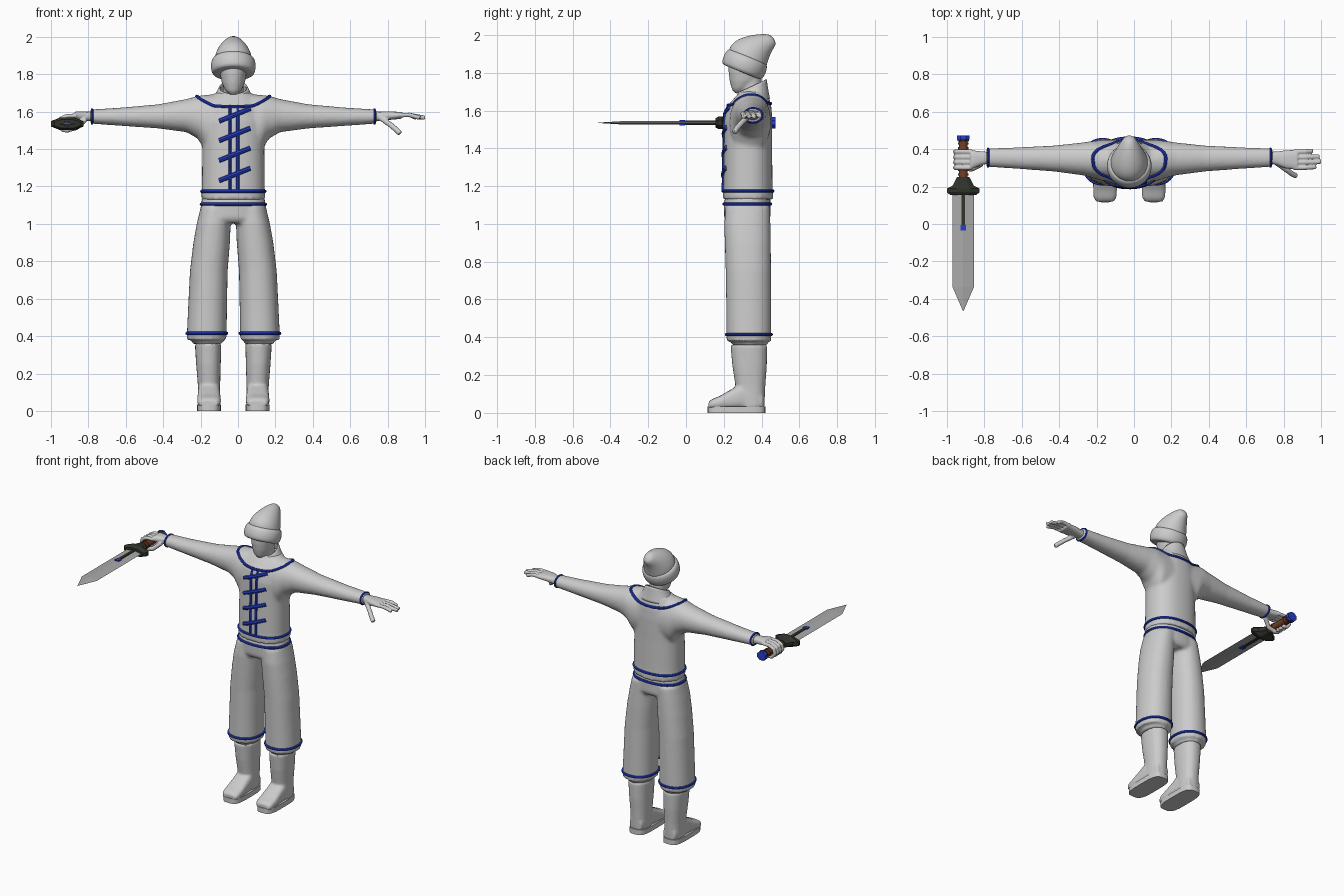
import bpy, bmesh
from math import sin, cos, pi
from mathutils import Vector as V
from mathutils.bvhtree import BVHTree

if "Cube" in bpy.data.objects:
    bpy.data.objects.remove(bpy.data.objects["Cube"])

CX = -0.025                      # symmetry plane of the figure
X, Y, Z = V((1, 0, 0)), V((0, 1, 0)), V((0, 0, 1))


def material(name, rgb):
    m = bpy.data.materials.new(name)
    m.diffuse_color = (*rgb, 1)
    m.use_nodes = True
    m.node_tree.nodes["Principled BSDF"].inputs["Base Color"].default_value = m.diffuse_color
    return m


BLUE = material("blue", (0.02, 0.05, 0.6))
BROWN = material("brown", (0.17, 0.05, 0.02))
DARK = material("dark", (0.03, 0.035, 0.025))
STEEL = material("steel", (0.4, 0.4, 0.4))


# ---- helpers ----
def loft(bm, rings, n=24, p=2.0, closed=False, caps=True, start=0.0):
    """Skin (centre, u, v) super-ellipse rings."""
    def pw(a):
        return (1 if a >= 0 else -1) * abs(a) ** (2 / p)
    loops = []
    for c, u, v in rings:
        ang = [2 * pi * i / n + start for i in range(n)]
        loops.append([bm.verts.new(c + u * pw(cos(a)) + v * pw(sin(a))) for a in ang])
    pairs = list(zip(loops, loops[1:])) + ([(loops[-1], loops[0])] if closed else [])
    for a, b in pairs:
        for i in range(n):
            j = (i + 1) % n
            bm.faces.new((a[i], a[j], b[j], b[i]))
    if caps and not closed:
        bm.faces.new(loops[0])
        bm.faces.new(loops[-1])


def stack(rows, s=1):
    """Rows (centre offset, half width, front y, front z, back y, back z)."""
    return [(V((CX + s * d, (yf + yb) / 2, (zf + zb) / 2)), X * w,
             V((0, (yb - yf) / 2, (zb - zf) / 2))) for d, w, yf, zf, yb, zb in rows]


def level(rows, s=1):
    """Rows (z, centre offset, half width, front y, back y)."""
    return stack([(d, w, a, z, b, z) for z, d, w, a, b in rows], s)


def sideways(rows, s):
    """Rows (x offset, z low, z high, y front, y back)."""
    return [(V((CX + s * d, (a + b) / 2, (lo + hi) / 2)), Y * ((b - a) / 2), Z * ((hi - lo) / 2))
            for d, lo, hi, a, b in rows]


def tube(bm, pts, r, up, closed=False, n=8):
    pts = [V(q) for q in pts]
    m, rings = len(pts), []
    for i, c in enumerate(pts):
        a = pts[(i - 1) % m] if closed or i else c
        b = pts[(i + 1) % m] if closed or i < m - 1 else c
        t = (b - a).normalized()
        u = t.cross(up).normalized()
        rings.append((c, u * r, t.cross(u) * r))
    loft(bm, rings, n, closed=closed)


def finish(name, bm, mat=None, voxel=0, smooth=0, subsurf=0, angle=0.6):
    bmesh.ops.recalc_face_normals(bm, faces=bm.faces)
    me = bpy.data.meshes.new(name)
    bm.to_mesh(me)
    bm.free()
    ob = bpy.data.objects.new(name, me)
    bpy.context.collection.objects.link(ob)
    if mat:
        me.materials.append(mat)
    if voxel:
        md = ob.modifiers.new("Merge", 'REMESH')
        md.mode, md.voxel_size, md.use_smooth_shade = 'VOXEL', voxel, True
        md = ob.modifiers.new("Soften", 'SMOOTH')
        md.factor, md.iterations = 0.5, smooth
    elif subsurf:
        md = ob.modifiers.new("Round", 'SUBSURF')
        md.levels = md.render_levels = subsurf
        me.polygons.foreach_set("use_smooth", [True] * len(me.polygons))
    elif angle:
        bpy.ops.object.select_all(action='DESELECT')
        ob.select_set(True)
        bpy.context.view_layer.objects.active = ob
        bpy.ops.object.shade_smooth_by_angle(angle=angle)
    return ob


def surface(ob):
    return BVHTree.FromObject(ob, bpy.context.evaluated_depsgraph_get())


def band(bvh, name, o, a, b, c=lambda t: V(), up=Z, r=0.009):
    """Trim ring found by casting rays outward from o."""
    pts = []
    for i in range(48):
        t = 2 * pi * i / 48
        hit = bvh.ray_cast(V(o), (a * cos(t) + b * sin(t) + c(t)).normalized())[0]
        if hit:
            pts.append(hit)
    bm = bmesh.new()
    tube(bm, pts, r, up, closed=True)
    finish(name, bm, BLUE)


def strip(bvh, name, xz, r, up):
    """Trim line projected on the front."""
    hits = [bvh.ray_cast(V((x, -1, z)), Y)[0] for x, z in xz]
    bm = bmesh.new()
    tube(bm, [h for h in hits if h], r, up)
    finish(name, bm, BLUE)


# ---- jacket with sleeves ----
bm = bmesh.new()
loft(bm, level([(1.13, 0, .172, .193, .462), (1.2, 0, .168, .197, .458), (1.4, 0, .166, .2, .456),
                (1.55, 0, .17, .202, .457), (1.62, 0, .15, .215, .452), (1.66, 0, .13, .25, .442),
                (1.70, 0, .1, .285, .43)]), 32, 2.3)
for s in (-1, 1):
    loft(bm, sideways([(.765, 1.536, 1.612, .305, .405), (.6, 1.524, 1.622, .295, .41),
                       (.4, 1.51, 1.64, .28, .42), (.25, 1.49, 1.668, .26, .436),
                       (.19, 1.455, 1.685, .245, .445), (.15, 1.39, 1.69, .23, .45),
                       (0, 1.36, 1.70, .23, .45)], s), 24, 2.1)
jacket = finish("jacket", bm, voxel=.01, smooth=8)
skin = surface(jacket)
band(skin, "jacket_hem_trim", (CX, .33, 1.174), X, Y)
band(skin, "yoke_trim", (CX, .33, 1.5), X * .175, Y * .12, lambda t: Z * (.165 - .025 * abs(sin(t))))
for s in (-1, 1):
    band(skin, "sleeve_trim", (CX + s * .755, .355, 1.574), Y, Z, up=X, r=.007)
    strip(skin, "lapel_trim", [(CX + .003 + s * .021, 1.174 + .046 * i) for i in range(11)], .009, X)
for z in (1.582, 1.478, 1.372, 1.264):
    strip(skin, "toggle", [(CX + .007 + .082 * k, z + .033 * k) for k in (-1, -.5, 0, .5, 1)], .013, Z)

# ---- collar ----
bm = bmesh.new()
loft(bm, stack([(0, .125, .265, 1.65, .445, 1.665), (0, .097, .268, 1.67, .435, 1.715),
                (0, .077, .275, 1.695, .428, 1.765)]), 24, caps=False)
collar = finish("collar", bm, subsurf=2)
collar.modifiers.new("Cloth", 'SOLIDIFY').thickness = .008

# ---- head and neck ----
bm = bmesh.new()
loft(bm, stack([(0, .022, .262, 1.688, .31, 1.70), (0, .046, .243, 1.71, .35, 1.73),
                (0, .062, .232, 1.75, .39, 1.76), (0, .071, .225, 1.80, .41, 1.80),
                (0, .075, .225, 1.87, .41, 1.85)]))
loft(bm, level([(1.6, 0, .055, .29, .4), (1.8, 0, .055, .29, .4)]))
finish("head", bm, voxel=.008, smooth=4)

# ---- hat and its rolled brim ----
bm = bmesh.new()
loft(bm, stack([(0, .105, .218, 1.88, .418, 1.80), (0, .1, .228, 1.94, .432, 1.855),
                (0, .083, .27, 1.977, .445, 1.893), (0, .062, .335, 1.998, .458, 1.92),
                (0, .042, .40, 2.006, .471, 1.94), (0, .022, .452, 2.003, .477, 1.96)]))
finish("hat", bm, subsurf=2)
bm = bmesh.new()
nrm, across = V((0, .375, .927)), V((0, .927, -.375))
loft(bm, [(V((CX, .311, 1.845)) + nrm * t, X * r, across * r) for t, r in
          ((-.045, .095), (-.045, .113), (-.015, .121), (.02, .12), (.045, .109), (.045, .09))], 28)
finish("hat_brim", bm, subsurf=1)

# ---- trousers ----
bm = bmesh.new()
loft(bm, level([(1.14, 0, .168, .205, .448), (1.1, 0, .172, .2, .447), (1.03, 0, .182, .202, .447),
                (1.005, 0, .16, .22, .43)]), 32, 2.3)
for s in (-1, 1):
    loft(bm, level([(1.09, .09, .085, .21, .445), (1.0, .105, .091, .202, .447), (.9, .116, .098, .205, .449),
                    (.75, .131, .101, .21, .45), (.55, .138, .104, .213, .451), (.38, .143, .107, .214, .452)], s),
         28, 2.2)
    loft(bm, level([(.42, .138, .08, .24, .432), (.358, .138, .08, .24, .432)], s))
trousers = finish("trousers", bm, voxel=.01, smooth=6)
skin = surface(trousers)
band(skin, "waist_trim", (CX, .325, 1.105), X, Y)
for s in (-1, 1):
    band(skin, "trouser_cuff_trim", (CX + s * .142, .333, .415), X, Y)

# ---- boots ----
for s in (-1, 1):
    bm = bmesh.new()
    loft(bm, level([(.36, .135, .071, .235, .43), (.25, .133, .066, .245, .428), (.14, .13, .06, .262, .42),
                    (.03, .13, .058, .27, .415)], s), 24, 2.3)
    loft(bm, [(V((CX + s * .13, y, h / 2 + .01)), X * w, Z * (h / 2 - .01)) for y, w, h in
              ((.41, .045, .1), (.37, .056, .14), (.29, .06, .155), (.24, .061, .125),
               (.18, .064, .09), (.14, .061, .074), (.12, .048, .06))], 24, 3)
    finish("boot", bm, voxel=.008, smooth=5)
    bm = bmesh.new()
    loft(bm, level([(0, .13, .064, .115, .42), (.035, .13, .064, .115, .42)], s), 32, 3.6)
    finish("boot_sole", bm)

# ---- hands: right one grips the sword, left one is open ----
for s in (-1, 1):
    bm = bmesh.new()
    k = .85 if s < 0 else .9
    loft(bm, sideways([(.74, 1.548, 1.6, .325, .385), (.79, 1.552, 1.6, .315, .388),
                       (.835, 1.556, 1.602, .297, .394), (k, 1.562, 1.598, .29, .397)], s), 20, 2.5)
    tips = ((.387, .98), (.357, 1.017), (.329, 1.025), (.301, .998))
    for i, (y, tip) in enumerate(tips):
        if s < 0:
            path = [(.84, y, 1.578), (.89, y, 1.577), (.925, y, 1.56), (.932, y, 1.53),
                    (.912, y, 1.503), (.88, y, 1.5)]
        else:
            path = [(.88, y, 1.581), (.94, y, 1.583), (tip, y + .004, 1.567)]
        tube(bm, [(CX + s * d, yy, z) for d, yy, z in path], .0125, Y, n=10)
    thumb = ([(.79, .32, 1.56), (.84, .295, 1.515), (.9, .297, 1.5)] if s < 0 else
             [(.79, .325, 1.565), (.84, .29, 1.53), (.87, .268, 1.505), (.892, .256, 1.484)])
    tube(bm, [(CX + s * d, y, z) for d, y, z in thumb], .015, Y, n=10)
    finish("gripping_hand" if s < 0 else "open_hand", bm, voxel=.005, smooth=3)


# ---- sword, lying along y ----
def sword_part(name, rows, mat, n=8, start=pi / 8, angle=0, p=2.0):
    bm = bmesh.new()
    loft(bm, [(V((-.913, y, 1.535)), X * w, Z * h) for y, w, h in rows], n, p, start=start)
    finish(name, bm, mat, angle=angle)


sword_part("blade", [(.19, .058, .009), (-.335, .058, .009), (-.465, .002, .001)], STEEL, 4, 0)
sword_part("guard", [(.155, .075, .025), (.17, .095, .035), (.19, .095, .037), (.205, .062, .033),
                     (.25, .036, .027)], DARK)
sword_part("blade_inlay", [(.18, .014, .018), (-.02, .014, .018)], DARK, 4, pi / 4)
sword_part("inlay_tip", [(-.005, .022, .02), (-.035, .022, .02)], BLUE, 4, pi / 4)
sword_part("grip", [(.24, .023, .023), (.45, .023, .023)], BROWN, 16, 0, .6)
for y in (.265, .29, .405, .43):
    sword_part("grip_ring", [(y - .006, .028, .028), (y + .006, .028, .028)], BROWN, 16, 0, .6)
sword_part("pommel_base", [(.44, .03, .03), (.455, .036, .036)], DARK)
sword_part("pommel", [(.452, .037, .034), (.473, .035, .032)], BLUE)
